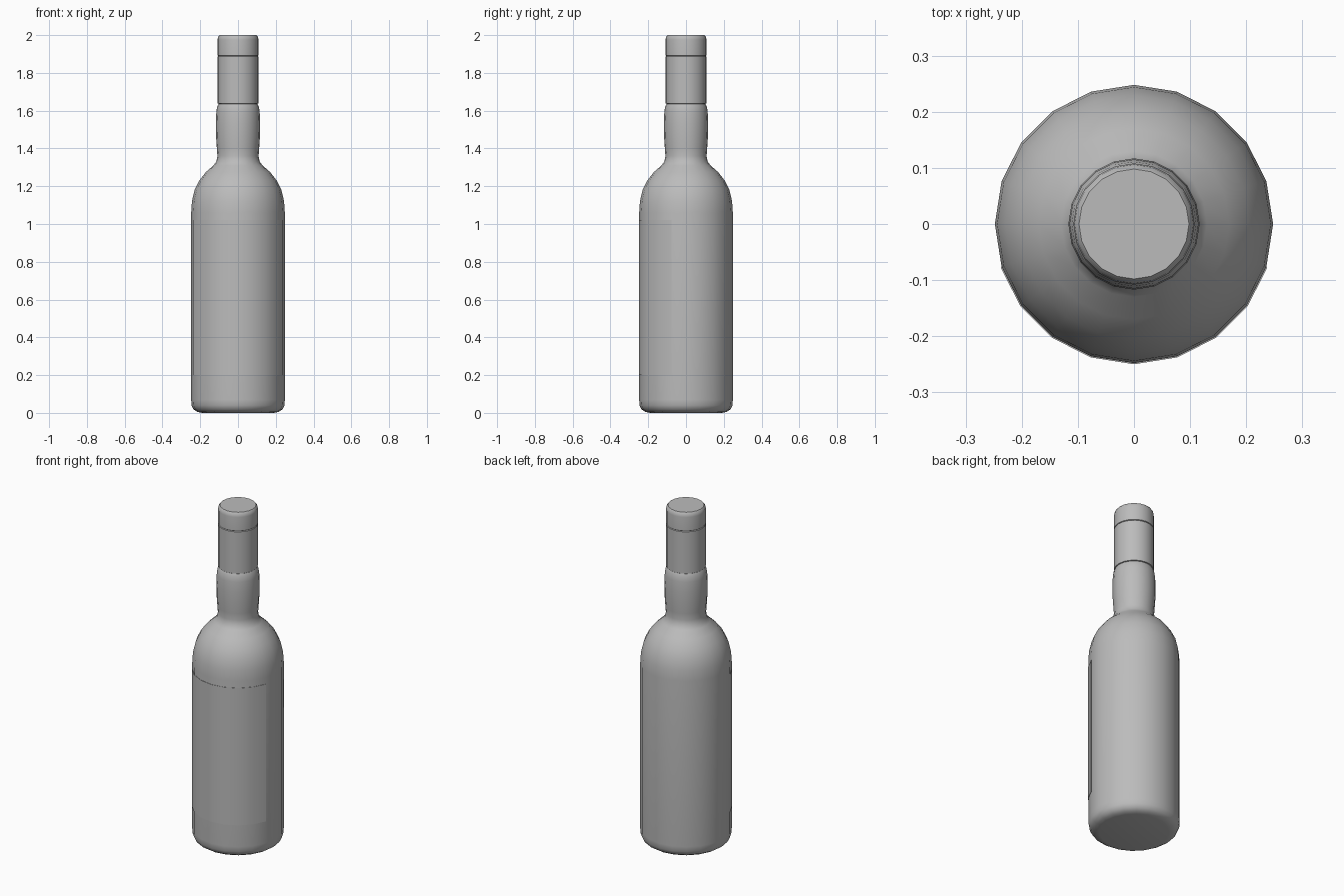
import bpy
import bmesh
from math import cos, sin, radians

SIDES = 20

cube = bpy.data.objects.get("Cube")
if cube:
    bpy.data.objects.remove(cube, do_unlink=True)

grey = bpy.data.materials.new("plain grey")
grey.use_nodes = True
grey.diffuse_color = (0.5, 0.5, 0.5, 1)
grey.node_tree.nodes["Principled BSDF"].inputs["Base Color"].default_value = (0.5, 0.5, 0.5, 1)


def turned(name, profile, start=0, steps=SIDES, angle=50):
    """Turn a (radius, height) profile about z; a full turn is closed and capped."""
    full = steps == SIDES
    bm = bmesh.new()
    rings = []
    for r, z in profile:
        ring = []
        for i in range(steps if full else steps + 1):
            a = radians(start + i * 360 / SIDES)
            ring.append(bm.verts.new((r * cos(a), r * sin(a), z)))
        rings.append(ring)
    for low, high in zip(rings, rings[1:]):
        for i in range(steps):
            j = (i + 1) % len(low)
            bm.faces.new((low[i], low[j], high[j], high[i]))
    if full:
        bm.faces.new(rings[0][::-1])
        bm.faces.new(rings[-1])
    else:
        # close the two ends of a partial strip
        bm.faces.new([ring[0] for ring in rings])
        bm.faces.new([ring[-1] for ring in rings][::-1])
    mesh = bpy.data.meshes.new(name)
    bmesh.ops.recalc_face_normals(bm, faces=bm.faces)
    bm.to_mesh(mesh)
    bm.free()
    mesh.materials.append(grey)
    obj = bpy.data.objects.new(name, mesh)
    bpy.context.collection.objects.link(obj)
    bpy.ops.object.select_all(action="DESELECT")
    obj.select_set(True)
    bpy.context.view_layer.objects.active = obj
    bpy.ops.object.shade_smooth_by_angle(angle=radians(angle))
    return obj


# Glass body with rounded shoulder and slightly bulging neck
turned("bottle_body", [
    (0.19, 0), (0.215, 0.005), (0.235, 0.018), (0.246, 0.04), (0.248, 0.07),
    (0.248, 1.06), (0.244, 1.12), (0.23, 1.18), (0.205, 1.23), (0.17, 1.275),
    (0.13, 1.31), (0.115, 1.33), (0.109, 1.36), (0.112, 1.4), (0.116, 1.46),
    (0.117, 1.53), (0.115, 1.59), (0.111, 1.62), (0.104, 1.635)])

# Cap skirt, narrow groove and cap top
turned("cap_skirt", [(0.1, 1.635), (0.108, 1.638), (0.108, 1.887), (0.104, 1.89)], angle=35)
turned("cap_groove", [(0.103, 1.88), (0.103, 1.9)])
turned("cap_top", [(0.104, 1.89), (0.108, 1.893), (0.108, 1.975), (0.106, 1.99), (0.098, 2.0)])

# Thin paper label wrapped round the front
turned("front_label", [(0.246, 0.2), (0.25, 0.2), (0.25, 1.02), (0.246, 1.02)], start=198, steps=8)
